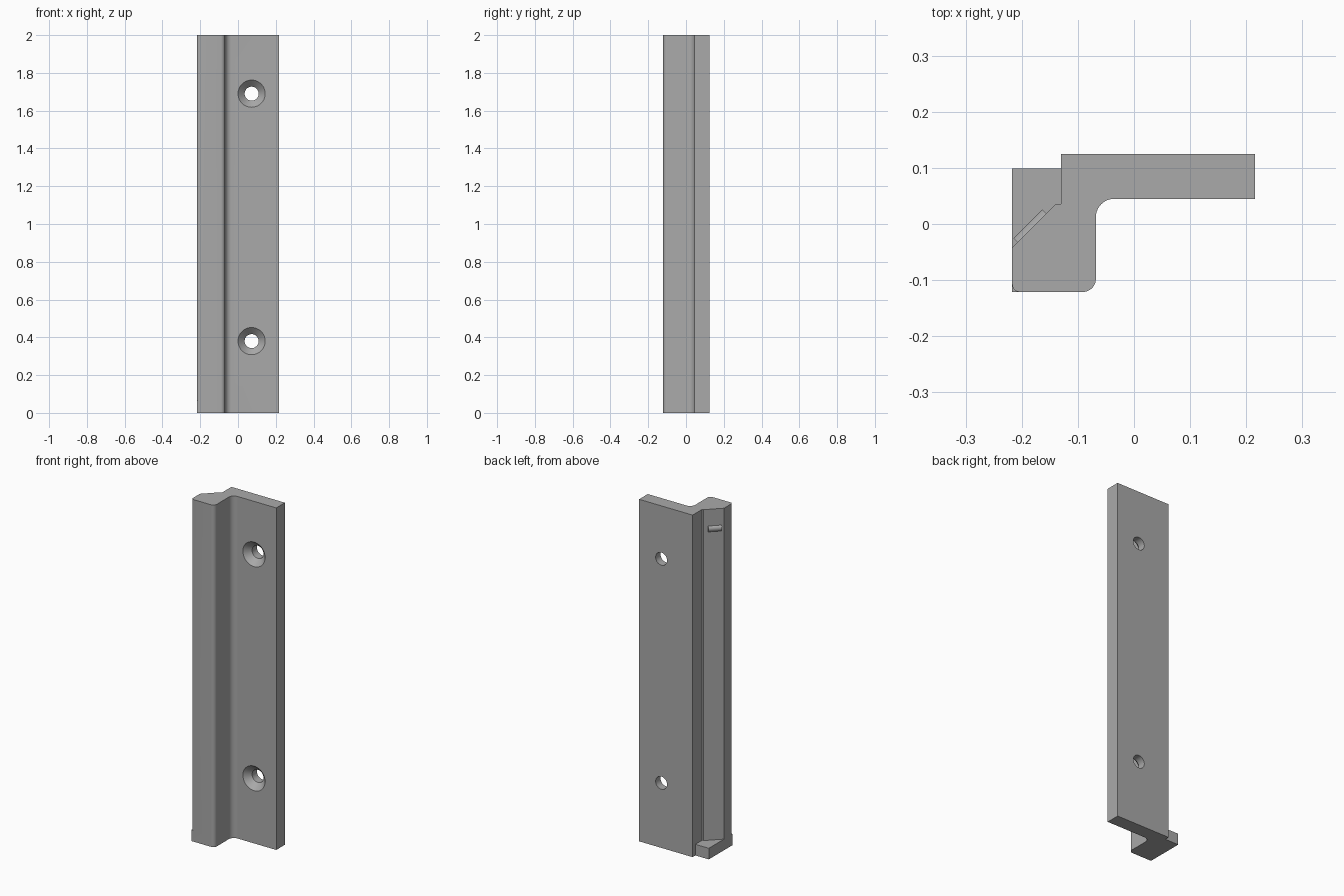
import bpy, bmesh, math
from mathutils import Vector, Matrix

cube = bpy.data.objects.get("Cube")
if cube:
    bpy.data.objects.remove(cube, do_unlink=True)

HEIGHT = 2.0
FRONT_FACE, BACK_FACE = 0.045, 0.125

grey = bpy.data.materials.new("plain grey")
grey.use_nodes = True
colour = (0.4, 0.4, 0.4, 1)
grey.diffuse_color = colour
grey.node_tree.nodes["Principled BSDF"].inputs["Base Color"].default_value = colour


def make_object(name, bm):
    bmesh.ops.recalc_face_normals(bm, faces=bm.faces)
    mesh = bpy.data.meshes.new(name)
    bm.to_mesh(mesh)
    bm.free()
    mesh.materials.append(grey)
    obj = bpy.data.objects.new(name, mesh)
    bpy.context.collection.objects.link(obj)
    return obj


def extrude(name, outline, height):
    bm = bmesh.new()
    face = bm.faces.new([bm.verts.new((x, y, 0)) for x, y in outline])
    top = bmesh.ops.extrude_face_region(bm, geom=[face])["geom"]
    verts = [v for v in top if isinstance(v, bmesh.types.BMVert)]
    bmesh.ops.translate(bm, verts=verts, vec=(0, 0, height))
    return make_object(name, bm)


def arc(cx, cy, r, start, end, steps=10):
    angles = [math.radians(start + (end - start) * i / steps) for i in range(steps + 1)]
    return [(cx + r * math.cos(a), cy + r * math.sin(a)) for a in angles]


def boolean(target, other, operation):
    mod = target.modifiers.new(operation.title(), 'BOOLEAN')
    mod.operation, mod.solver, mod.object = operation, 'EXACT', other
    bpy.context.view_layer.objects.active = target
    bpy.ops.object.modifier_apply(modifier=mod.name)
    bpy.data.objects.remove(other, do_unlink=True)


# Mounting flange and rounded column with a diagonal back, as one profile
outline = [(-0.13, BACK_FACE), (0.216, BACK_FACE), (0.216, FRONT_FACE)]
outline += arc(-0.035, 0.012, 0.033, 90, 180)
outline += arc(-0.091, -0.098, 0.023, 0, -90)
outline += arc(-0.204, -0.108, 0.013, -90, -180, 6)
outline += [(-0.217, -0.042), (-0.139, 0.036), (-0.13, 0.036)]
rail = extrude("rail_body", outline, HEIGHT)

# Square foot that closes the bottom of the diagonal channel
foot = extrude("foot", [(-0.217, -0.121), (-0.13, -0.121), (-0.13, 0.099), (-0.217, 0.099)], 0.065)
boolean(rail, foot, 'UNION')

# Countersunk screw holes: a revolved cutter through the flange
profile = [(0, -0.01), (0.082, -0.01), (0.037, 0.035), (0.037, 0.1), (0, 0.1)]
for z in (0.38, 1.69):
    bm = bmesh.new()
    verts = [bm.verts.new((r, y, 0)) for r, y in profile]
    edges = [bm.edges.new(pair) for pair in zip(verts, verts[1:])]
    bmesh.ops.spin(bm, geom=verts + edges, axis=(0, 1, 0), cent=(0, 0, 0),
                   angle=math.tau, steps=40)
    bmesh.ops.remove_doubles(bm, verts=bm.verts, dist=0.0001)
    bmesh.ops.translate(bm, verts=bm.verts, vec=(0.072, FRONT_FACE, z))
    boolean(rail, make_object("screw_cutter", bm), 'DIFFERENCE')

# Small catch: a cylinder half sunk in the diagonal face near the top
bm = bmesh.new()
bmesh.ops.create_cone(bm, cap_ends=True, segments=32, radius1=0.02, radius2=0.02, depth=0.072)
catch = make_object("catch_ridge", bm)
along = Vector((1, 1, 0)).normalized()
catch.matrix_world = (Matrix.Translation((-0.175, -0.014, 1.885))
                      @ along.to_track_quat('Z', 'Y').to_matrix().to_4x4())

bpy.ops.object.select_all(action='DESELECT')
for obj in (rail, catch):
    obj.select_set(True)
bpy.context.view_layer.objects.active = rail
bpy.ops.object.shade_smooth_by_angle(angle=math.radians(30))
